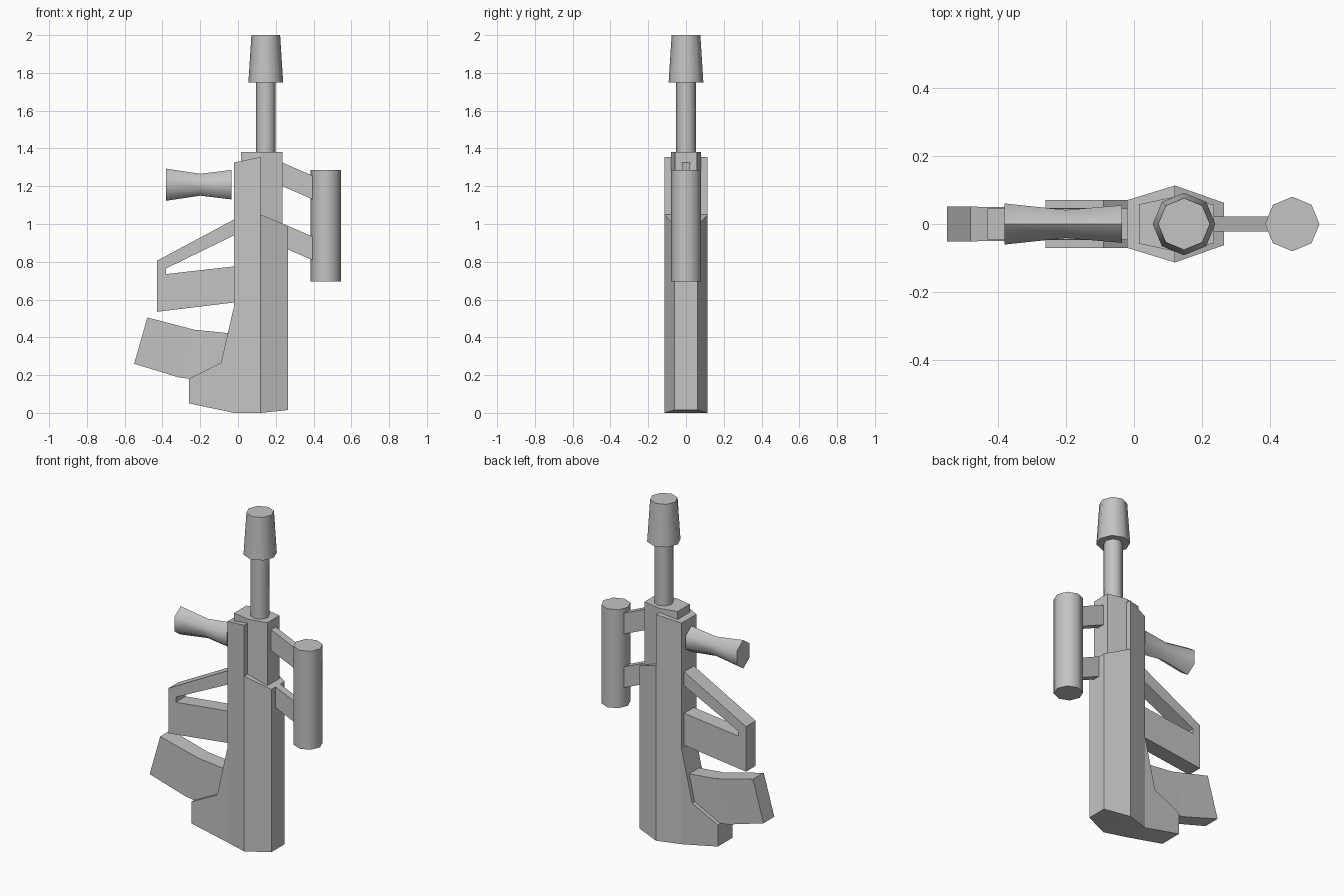
import bpy, bmesh, math
from mathutils import Matrix

cube = bpy.data.objects.get("Cube")
if cube:
    bpy.data.objects.remove(cube, do_unlink=True)

grey = bpy.data.materials.new("plain grey")
grey.use_nodes = True
grey.diffuse_color = (0.55, 0.55, 0.55, 1)
grey.node_tree.nodes["Principled BSDF"].inputs["Base Color"].default_value = (0.55, 0.55, 0.55, 1)


def finish(name, bm, smooth=False):
    bmesh.ops.recalc_face_normals(bm, faces=bm.faces)
    mesh = bpy.data.meshes.new(name)
    bm.to_mesh(mesh)
    bm.free()
    mesh.materials.append(grey)
    obj = bpy.data.objects.new(name, mesh)
    bpy.context.collection.objects.link(obj)
    if smooth:
        bpy.ops.object.select_all(action='DESELECT')
        obj.select_set(True)
        bpy.context.view_layer.objects.active = obj
        bpy.ops.object.shade_smooth_by_angle(angle=math.radians(65))


def slab(name, outline, half_width, sides=None):
    """Side outline in x and z, thickened both ways in y by half_width(x)."""
    bm = bmesh.new()
    front = [bm.verts.new((x, -half_width(x), z)) for x, z in outline]
    back = [bm.verts.new((x, half_width(x), z)) for x, z in outline]
    n = len(outline)
    for i in range(n):
        j = (i + 1) % n
        bm.faces.new((front[i], front[j], back[j], back[i]))
    for side in sides or [range(n)]:
        bm.faces.new([front[i] for i in side])
        bm.faces.new([back[i] for i in reversed(side)])
    finish(name, bm)


def tube(name, rings, count, matrix, start=0.0):
    """Capped lathe of (height, radius) rings, placed by a matrix."""
    bm = bmesh.new()
    loops = []
    for h, r in rings:
        angles = [start + math.tau * k / count for k in range(count)]
        loops.append([bm.verts.new((r * math.cos(a), r * math.sin(a), h)) for a in angles])
    for a, b in zip(loops, loops[1:]):
        for k in range(count):
            m = (k + 1) % count
            bm.faces.new((a[k], a[m], b[m], b[k]))
    bm.faces.new(loops[0])
    bm.faces.new(loops[-1])
    bm.transform(matrix)
    finish(name, bm, smooth=True)


def ridged(rear, ridge, front, x0, x1):
    """Half width that peaks at the ridge line."""
    mid = 0.12

    def width(x):
        if x <= mid:
            return rear + (ridge - rear) * max(0, (x - x0) / (mid - x0))
        return ridge + (front - ridge) * (x - mid) / (x1 - mid)
    return width


# Main body with its foot-like stock
slab("body",
     [(-0.26, 0.05), (-0.02, 0), (0.12, 0), (0.265, 0.015), (0.265, 0.99), (0.12, 1.05),
      (0.12, 1.355), (-0.02, 1.325), (-0.02, 0.57), (-0.09, 0.265), (-0.26, 0.18)],
     ridged(0.07, 0.113, 0.062, -0.02, 0.265),
     [(0, 1, 8, 9, 10), (1, 2, 5, 6, 7, 8), (2, 3, 4, 5)])

# Receiver block rising out of the body
slab("receiver",
     [(0.015, 0.9), (0.12, 0.9), (0.235, 0.9), (0.235, 1.38), (0.12, 1.38), (0.015, 1.38)],
     ridged(0.058, 0.08, 0.057, 0.015, 0.235),
     [(0, 1, 4, 5), (1, 2, 3, 4)])

# Barrel, muzzle and side canister
barrel_axis = Matrix.Translation((0.147, 0, 0))
tube("barrel", [(1.37, 0.052), (1.76, 0.052)], 8, barrel_axis)
tube("muzzle", [(1.75, 0.092), (2.0, 0.076)], 8, barrel_axis)
tube("canister", [(0.695, 0.08), (1.285, 0.08)], 8, Matrix.Translation((0.465, 0, 0)))

# Slanted struts that hold the canister
for name, top in (("upper_strut", 1.325), ("lower_strut", 1.003)):
    slab(name, [(0.2, top + 0.015), (0.42, top - 0.08), (0.42, top - 0.205), (0.2, top - 0.11)],
         lambda x: 0.022)

# Waisted sight, narrower across than tall
tube("sight", [(-0.38, 0.085), (-0.2, 0.058), (-0.035, 0.078)], 6,
     Matrix.Translation((0, 0, 1.208)) @ Matrix.Diagonal((1, 0.82, 1, 1))
     @ Matrix.Rotation(math.pi / 2, 4, 'Y'))

# Open handle: sloped bar, end post and lower block in one outline
slab("handle",
     [(0, 1.035), (-0.43, 0.805), (-0.43, 0.535), (0, 0.587), (0, 0.778),
      (-0.38, 0.735), (-0.38, 0.765), (0, 0.95)],
     lambda x: 0.046,
     [(0, 1, 6, 7), (1, 2, 5, 6), (2, 3, 4, 5)])

# Curved magazine wedged into the stock
slab("magazine",
     [(-0.55, 0.26), (-0.31, 0.187), (-0.25, 0.18), (-0.09, 0.265), (-0.03, 0.3),
      (-0.03, 0.42), (-0.23, 0.44), (-0.48, 0.505)],
     lambda x: 0.051 if x < -0.4 else 0.047,
     [(0, 1, 7), (1, 6, 7), (1, 2, 3, 4, 5, 6)])
